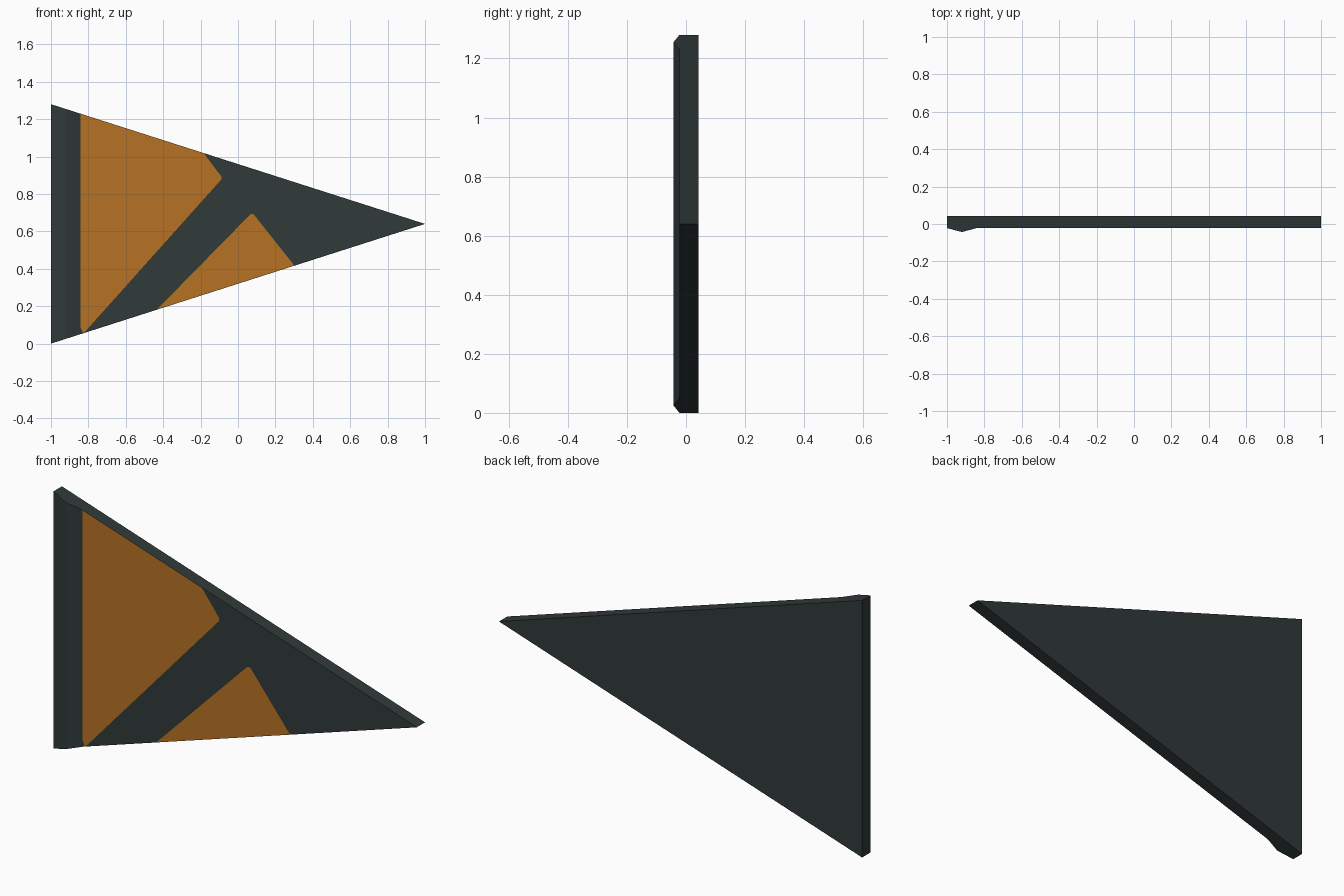
import bpy, bmesh

if "Cube" in bpy.data.objects:
    bpy.data.objects.remove(bpy.data.objects["Cube"])

BACK, FRONT, PEAK = 0.043, -0.022, -0.043   # depths of back, front face and ridge
RIDGE = -0.842                              # where the ridge meets the front face


def material(name, rgb):
    m = bpy.data.materials.new(name)
    m.diffuse_color = (*rgb, 1)
    m.use_nodes = True
    m.node_tree.nodes["Principled BSDF"].inputs["Base Color"].default_value = m.diffuse_color
    return m


def upper(x):
    return 0.64 + 0.32 * (1 - x)


def lower(x):
    return 0.64 - 0.32 * (1 - x)


bm = bmesh.new()


def face(points, mat=0):
    f = bm.faces.new([bm.verts.new(p) for p in points])
    f.material_index = mat


def front(points, mat=0):
    face([(x, FRONT, z) for x, z in points], mat)


# Sloping top and bottom rims, following the plan profile with the ridge
def rim(edge, seams):
    plan = [(-1, BACK), (1, BACK), (1, FRONT)] + [(x, FRONT) for x in seams]
    plan += [(RIDGE, FRONT), (-0.92, PEAK), (-1, FRONT)]
    face([(x, y, edge(x)) for x, y in plan])


rim(upper, [-0.184])
rim(lower, [0.302, -0.435, -0.828])

# Back, straight left end and the two ridge slopes
face([(-1, BACK, lower(-1)), (-1, BACK, upper(-1)), (1, BACK, 0.64)])
for (xa, ya), (xb, yb) in [((-1, BACK), (-1, FRONT)),
                           ((-1, FRONT), (-0.92, PEAK)),
                           ((-0.92, PEAK), (RIDGE, FRONT))]:
    face([(xa, ya, lower(xa)), (xb, yb, lower(xb)),
          (xb, yb, upper(xb)), (xa, ya, upper(xa))])

# Front face: large and small orange panels, dark band between them
large = [(-0.184, upper(-0.184)), (-0.088, 0.892), (-0.088, 0.879),
         (-0.81, 0.072), (-0.828, lower(-0.828)), (RIDGE, 0.088)]
small = [(-0.435, lower(-0.435)), (0.067, 0.692), (0.083, 0.692),
         (0.302, lower(0.302))]
front([(RIDGE, upper(RIDGE))] + large, 1)
front(small, 1)
front(large[:5] + small + [(1, 0.64)])
front([(RIDGE, 0.088), (-0.828, lower(-0.828)), (RIDGE, lower(RIDGE))])

bmesh.ops.remove_doubles(bm, verts=bm.verts, dist=0.0005)
bmesh.ops.recalc_face_normals(bm, faces=bm.faces)
mesh = bpy.data.meshes.new("triangular_panel")
bm.to_mesh(mesh)
bm.free()
mesh.materials.append(material("dark slate", (0.030, 0.041, 0.041)))
mesh.materials.append(material("burnt orange", (0.47, 0.165, 0.017)))
panel = bpy.data.objects.new("triangular_panel", mesh)
bpy.context.collection.objects.link(panel)
